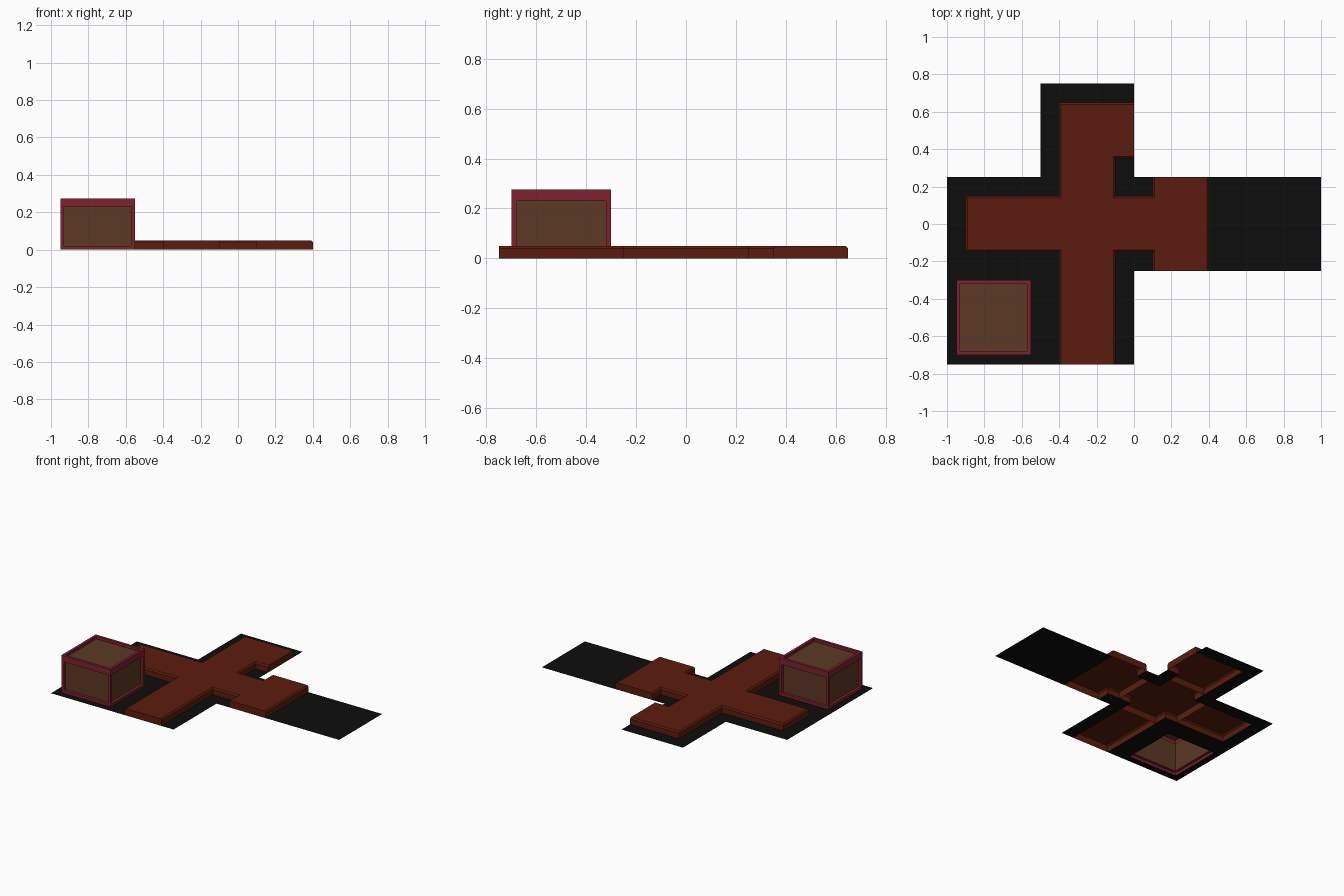
import bpy, bmesh
from mathutils import Matrix, Vector

if "Cube" in bpy.data.objects:
    bpy.data.objects.remove(bpy.data.objects["Cube"])


def material(name, rgb):
    m = bpy.data.materials.new(name)
    m.diffuse_color = (*rgb, 1)
    m.use_nodes = True
    m.node_tree.nodes["Principled BSDF"].inputs["Base Color"].default_value = m.diffuse_color
    return m


BLACK = material("floor_black", (0.004, 0.004, 0.004))
BROWN = material("path_brown", (0.107, 0.0116, 0.0044))
FRAME = material("crate_red", (0.216, 0.0144, 0.03))
PANEL = material("crate_brown", (0.107, 0.04, 0.017))


def finish(name, bm, mat, fix_normals=False):
    bmesh.ops.remove_doubles(bm, verts=bm.verts, dist=1e-5)
    if fix_normals:
        bmesh.ops.recalc_face_normals(bm, faces=bm.faces)
    me = bpy.data.meshes.new(name)
    bm.to_mesh(me)
    bm.free()
    me.materials.append(mat)
    ob = bpy.data.objects.new(name, me)
    bpy.context.collection.objects.link(ob)


def face(bm, pts):
    bm.faces.new([bm.verts.new(p) for p in pts])


H, A = 0.25, 0.15          # half tile, half path width
TOP, SHOULDER, BEV = 0.05, 0.04, 0.01

# Path outlines per tile, counter-clockwise around the tile centre
cross = []
for k in range(4):
    for p in ((H, -A), (H, A), (A, A)):
        for _ in range(k):
            p = (-p[1], p[0])
        cross.append(p)
PATHS = {
    "path_cross": ((-0.25, 0), cross),
    "path_left_end": ((-0.75, 0), [(-A, -A), (H, -A), (H, A), (-A, A)]),
    "path_front": ((-0.25, -0.5), [(-A, -H), (A, -H), (A, H), (-A, H)]),
    "path_back_corner": ((-0.25, 0.5), [(-A, -H), (A, -H), (A, -A), (H, -A), (H, A), (-A, A)]),
    "path_right_junction": ((0.25, 0), [(-H, -A), (-A, -A), (-A, -H), (A, -H),
                                        (A, H), (-A, H), (-A, A), (-H, A)]),
}


def inset(pts):
    """Shrink the outline, leaving edges on the tile border in place."""
    def shift(p, q):
        if any(p[i] == q[i] and abs(p[i]) == H for i in (0, 1)):
            return Vector((0, 0))
        d = (Vector(q) - Vector(p)).normalized()
        return Vector((-d.y, d.x)) * BEV
    n = len(pts)
    return [Vector(pts[i]) + shift(pts[i - 1], pts[i]) + shift(pts[i], pts[(i + 1) % n])
            for i in range(n)]


# Raised path pieces: open-bottomed, walls, chamfer and top
for name, ((cx, cy), pts) in PATHS.items():
    bm = bmesh.new()
    rings = [[(x + cx, y + cy, z) for x, y in ring]
             for ring, z in ((pts, 0), (pts, SHOULDER), (inset(pts), TOP))]
    n = len(pts)
    for lo, hi in zip(rings, rings[1:]):
        for i in range(n):
            j = (i + 1) % n
            face(bm, [lo[i], lo[j], hi[j], hi[i]])
    face(bm, rings[2])
    finish(name, bm, BROWN)

# Floor tiles, cut away under the path and the crate
CC = Vector((-0.75, -0.5, 0))   # crate centre
C, CH = 0.2, 0.275              # crate half width and height


def inside(x, y, pts):
    hit = False
    for (x1, y1), (x2, y2) in zip(pts, pts[1:] + pts[:1]):
        if (y1 > y) != (y2 > y) and x < x1 + (y - y1) * (x2 - x1) / (y2 - y1):
            hit = not hit
    return hit


cuts = (-0.25, -A, A, 0.25)
TILES = [(x, 0) for x in (-0.75, -0.25, 0.25, 0.75)] + [(-0.75, -0.5), (-0.25, -0.5), (-0.25, 0.5)]
outlines = {c: pts for c, pts in PATHS.values()}
outlines[(-0.75, -0.5)] = [(-C, -C), (C, -C), (C, C), (-C, C)]
bm = bmesh.new()
for tile in TILES:
    pts = outlines.get(tile, [])
    cuts = (-H, -C, C, H) if tile == (-0.75, -0.5) else (-H, -A, A, H)
    for x1, x2 in zip(cuts, cuts[1:]):
        for y1, y2 in zip(cuts, cuts[1:]):
            if not inside((x1 + x2) / 2, (y1 + y2) / 2, pts):
                face(bm, [(tile[0] + x, tile[1] + y, 0)
                          for x, y in ((x1, y1), (x2, y1), (x2, y2), (x1, y2))])
finish("floor", bm, BLACK)

# Crate: red frame with recessed brown panels, open underneath
frame, panels = bmesh.new(), bmesh.new()
T = 0.02


def crate_side(outer, inner, deep, mat):
    outer, inner, deep = ([mat @ Vector(p) for p in r] for r in (outer, inner, deep))
    for lo, hi in ((outer, inner), (inner, deep)):
        for i in range(4):
            j = (i + 1) % 4
            face(frame, [lo[i], lo[j], hi[j], hi[i]])
    face(panels, deep)


def upright(w, y, z1, z2):
    return [(-w, y, z1), (w, y, z1), (w, y, z2), (-w, y, z2)]


def flat(w, z):
    return [(-w, -w, z), (w, -w, z), (w, w, z), (-w, w, z)]


place = Matrix.Translation(CC)
for k in range(4):
    turn = place @ Matrix.Rotation(k * 1.5707963, 4, 'Z')
    crate_side(upright(C, -C, 0, CH), upright(C - T, -C, T, 0.23),
               upright(C - T, -C + T, T, 0.23), turn)
crate_side(flat(C, CH), flat(C - T, CH), flat(C - T, CH - T), place)
finish("crate_frame", frame, FRAME)
finish("crate_panels", panels, PANEL)
